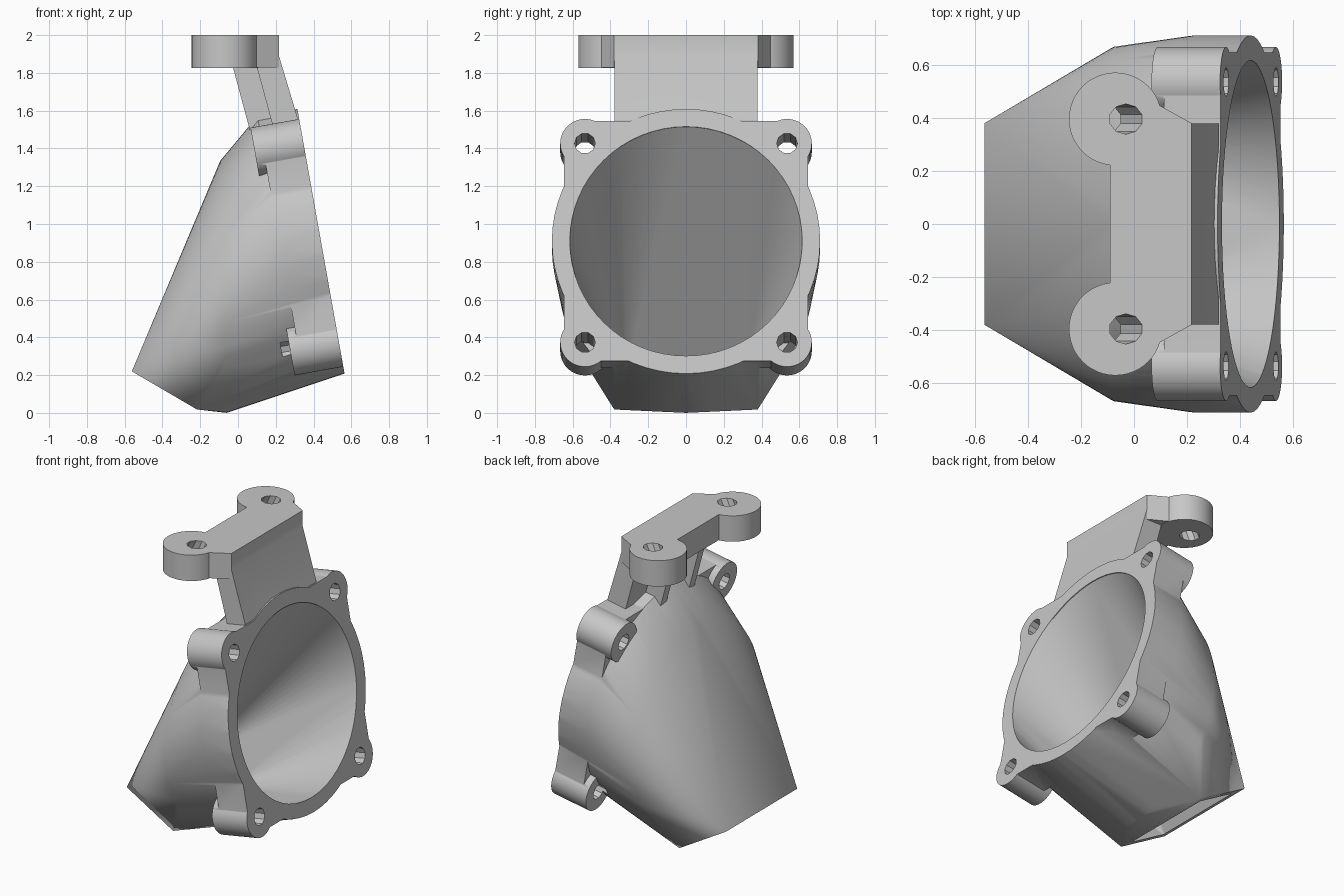
import bpy, bmesh, math
from mathutils import Vector, Matrix

cube = bpy.data.objects.get("Cube")
if cube:
    bpy.data.objects.remove(cube, do_unlink=True)

grey = bpy.data.materials.new("light_grey")
grey.use_nodes = True
colour = (0.57, 0.57, 0.57, 1)
grey.diffuse_color = colour
grey.node_tree.nodes["Principled BSDF"].inputs["Base Color"].default_value = colour


def frame(x, z, tilt):
    """Local x = model y, local y = up along the tilted plane, local z = its normal."""
    a = math.radians(tilt)
    n, u = Vector((math.cos(a), 0, math.sin(a))), Vector((-math.sin(a), 0, math.cos(a)))
    m = Matrix((Vector((0, 1, 0)), u, n)).transposed().to_4x4()
    m.translation = (x, 0, z)
    return m


def circle(m, r, depth=0, cx=0, cy=0, sides=64):
    return [m @ Vector((cx + r * math.cos(math.tau * i / sides),
                        cy + r * math.sin(math.tau * i / sides), depth))
            for i in range(sides)]


def finish(name, bm):
    bmesh.ops.recalc_face_normals(bm, faces=bm.faces)
    mesh = bpy.data.meshes.new(name)
    bm.to_mesh(mesh)
    bm.free()
    mesh.materials.append(grey)
    ob = bpy.data.objects.new(name, mesh)
    bpy.context.collection.objects.link(ob)
    return ob


def hull(name, points):
    """Convex solid around a set of points."""
    bm = bmesh.new()
    for p in points:
        bm.verts.new(p)
    bmesh.ops.convex_hull(bm, input=bm.verts)
    loose = [v for v in bm.verts if not v.link_faces]
    bmesh.ops.delete(bm, geom=loose, context='VERTS')
    return finish(name, bm)


def prism(name, ring_a, ring_b):
    """Solid between two matching outlines."""
    bm = bmesh.new()
    a, b = ([bm.verts.new(p) for p in ring] for ring in (ring_a, ring_b))
    bm.faces.new(a)
    bm.faces.new(b)
    for i in range(len(a)):
        bm.faces.new((a[i - 1], a[i], b[i], b[i - 1]))
    return finish(name, bm)


def cylinder(name, m, r, d0, d1, cx=0, cy=0, sides=48):
    return prism(name, circle(m, r, d0, cx, cy, sides), circle(m, r, d1, cx, cy, sides))


def slab(name, profile, y0, y1):
    return prism(name, *([Vector((x, y, z)) for x, z in profile] for y in (y0, y1)))


def combine(target, tool, operation):
    mod = target.modifiers.new(operation, 'BOOLEAN')
    mod.operation, mod.object, mod.solver = operation, tool, 'EXACT'
    mod.use_hole_tolerant = True
    bpy.context.view_layer.objects.active = target
    bpy.ops.object.modifier_apply(modifier=mod.name)
    bpy.data.objects.remove(tool, do_unlink=True)


def slot(inset, push):
    """Corners of the rectangular outlet."""
    back, low = Vector((-0.562, 0, 0.22)), Vector((-0.217, 0, 0.018))
    s = (low - back).normalized()
    out = Vector((s.z, 0, -s.x)) * push
    return [p + out + Vector((0, side * (0.38 - inset), 0))
            for p in (back + s * inset, low - s * inset) for side in (-1, 1)]


flange = frame(0.439, 0.91, 10.1)
middle = frame(-0.077, 0.667, 1.5)
up = Matrix.Identity(4)
thick, boss_len, pitch = 0.215, 0.262, 0.535
corners = [(sx * pitch, sy * pitch - 0.01) for sx in (-1, 1) for sy in (-1, 1)]

# Outer duct: round flange narrowing to the outlet
body = hull("fan_duct", circle(flange, 0.71, 0.02) + circle(flange, 0.71, -thick)
            + circle(middle, 0.667) + slot(0, 0))

# Square flange plate with cut corners
w = 0.645
edge = [(w, pitch), (pitch, w), (-pitch, w), (-w, pitch),
        (-w, -pitch), (-pitch, -w), (pitch, -w), (w, -pitch)]
combine(body, prism("flange_plate", *([flange @ Vector((a, b, d)) for a, b in edge]
                                      for d in (0.03, -thick - 0.002))), 'UNION')

# Corner screw bosses
for cx, cy in corners:
    combine(body, cylinder("screw_boss", flange, 0.131, 0.04, -boss_len, cx, cy), 'UNION')

# Sloping arm with two ribs behind it
arm = [(0.1, 1.83), (0.12, 1.9), (0.214, 1.9), (0.318, 1.553), (0.3, 1.46), (0.2, 1.46)]
combine(body, slab("bracket_arm", arm, -0.379, 0.379), 'UNION')
rib = [(-0.035, 1.86), (0.15, 1.86), (0.25, 1.48), (0.07, 1.47)]
for side in (-1, 1):
    combine(body, slab("bracket_rib", rib, side * 0.12, side * 0.18), 'UNION')

# Top mounting bar with round ears, each with a slanted hole
bar = [(-0.09, -0.38), (0.09, -0.45), (0.216, -0.38),
       (0.216, 0.38), (0.09, 0.45), (-0.09, 0.38)]
combine(body, prism("mount_bar", *([Vector((x, y, z)) for x, y in bar]
                                   for z in (1.828, 2.02))), 'UNION')
slant = frame(-0.07, 1.915, 65)
for side in (-1, 1):
    y = side * 0.395
    combine(body, cylinder("mount_ear", up, 0.175, 1.826, 2.03, -0.07, y), 'UNION')
    combine(body, cylinder("ear_hole", slant, 0.057, -0.18, 0.18, y, 0, 10), 'DIFFERENCE')

# Trim the top and the flange face flat
combine(body, cylinder("top_trim", up, 1.0, 2.0, 2.2), 'DIFFERENCE')
combine(body, cylinder("face_trim", flange, 1.2, 0, 0.2), 'DIFFERENCE')

# Hollow inside: straight taper from the flange opening to the outlet
combine(body, hull("duct_cavity", circle(flange, 0.616, 0.01) + circle(flange, 0.615, -0.005)
                   + slot(0.06, 0.02)), 'DIFFERENCE')

# Screw holes through the bosses, biting into the duct wall behind
for cx, cy in corners:
    combine(body, cylinder("screw_hole", flange, 0.055, 0.05, -boss_len - 0.045,
                           cx, cy, 10), 'DIFFERENCE')

# Smooth curved walls, crisp edges, flat large faces
bpy.ops.object.select_all(action='DESELECT')
body.select_set(True)
bpy.context.view_layer.objects.active = body
bpy.ops.object.shade_smooth_by_angle(angle=math.radians(34))
weighted = body.modifiers.new("flat_faces", 'WEIGHTED_NORMAL')
weighted.keep_sharp = True
